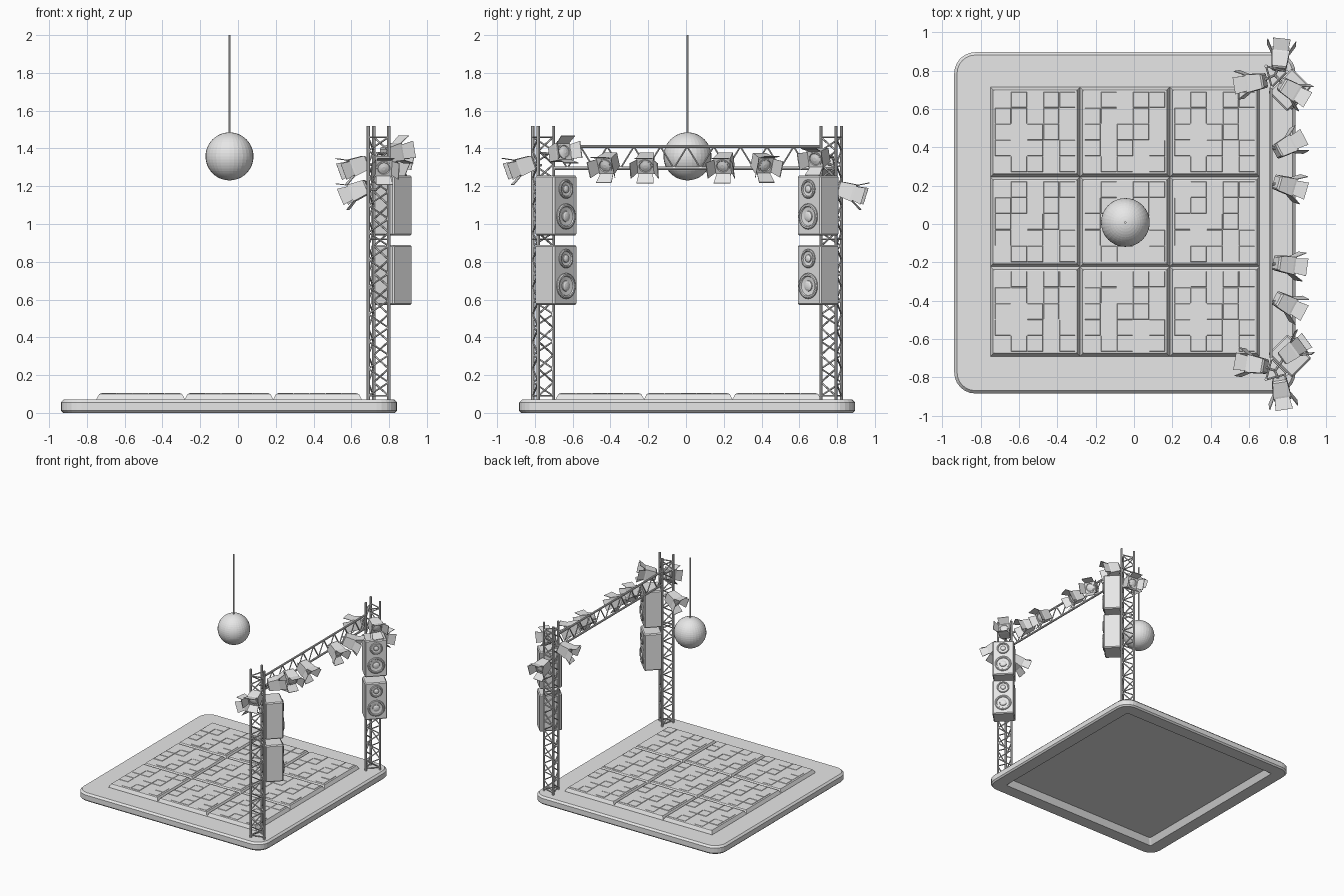
import bpy, bmesh, math, random
from mathutils import Vector, Matrix

random.seed(4)
if "Cube" in bpy.data.objects:
    bpy.data.objects.remove(bpy.data.objects["Cube"], do_unlink=True)

grey = bpy.data.materials.new("stage_grey")
grey.use_nodes = True
grey.diffuse_color = (0.8, 0.8, 0.8, 1)
grey.node_tree.nodes["Principled BSDF"].inputs["Base Color"].default_value = (0.8, 0.8, 0.8, 1)


def finish(bm, name, matrix=None):
    bmesh.ops.recalc_face_normals(bm, faces=bm.faces)
    mesh = bpy.data.meshes.new(name)
    bm.to_mesh(mesh)
    bm.free()
    mesh.materials.append(grey)
    ob = bpy.data.objects.new(name, mesh)
    bpy.context.collection.objects.link(ob)
    if matrix:
        ob.matrix_world = matrix
    return ob


def loft(bm, loops, caps=True):
    rings = [[bm.verts.new(p) for p in loop] for loop in loops]
    n = len(rings[0])
    for a, b in zip(rings, rings[1:]):
        for i in range(n):
            j = (i + 1) % n
            bm.faces.new((a[i], a[j], b[j], b[i]))
    if caps:
        bm.faces.new(rings[0][::-1])
        bm.faces.new(rings[-1])


def rect(cx, cy, hx, hy, z):
    return [(cx + sx * hx, cy + sy * hy, z) for sx, sy in ((-1, -1), (1, -1), (1, 1), (-1, 1))]


def rounded(cx, cy, h, r, z, steps=6):
    pts = []
    for k, (sx, sy) in enumerate(((1, 1), (-1, 1), (-1, -1), (1, -1))):
        for i in range(steps + 1):
            a = math.pi / 2 * (k + i / steps)
            pts.append((cx + sx * (h - r) + r * math.cos(a), cy + sy * (h - r) + r * math.sin(a), z))
    return pts


def circle(r, z, n=24):
    return [(r * math.cos(math.tau * i / n), r * math.sin(math.tau * i / n), z) for i in range(n)]


def rod(bm, a, b, r, n=8):
    a, b = Vector(a), Vector(b)
    q = (b - a).to_track_quat('Z', 'Y')
    ends = [[q @ Vector(p) + c for p in circle(r, 0, n)] for c in (a, b)]
    loft(bm, ends)


# Base platform with a recessed underside
CX, CY = -0.0475, 0.006
bm = bmesh.new()
loft(bm, [rounded(CX, CY, 0.89 - inset, max(0.11 - inset, 0.015), z) for inset, z in
          ((0.15, 0.05), (0.12, 0), (0.012, 0), (0, 0.012), (0, 0.055), (0.015, 0.07))])
finish(bm, "base_platform")

# Dance floor tiles with slightly raised woven squares
PITCH = 0.468
tiles, weave = bmesh.new(), bmesh.new()
for tx in (-1, 0, 1):
    for ty in (-1, 0, 1):
        x, y, h = CX + tx * PITCH, CY + 0.006 + ty * PITCH, PITCH / 2
        loft(tiles, [rect(x, y, h - i, h - i, z) for i, z in
                     ((0, 0.06), (0, 0.072), (0.014, 0.099), (0.02, 0.102))])
        cell = 0.084
        for i in range(-2, 3):
            for j in range(-2, 3):
                if (i + 2 * j) % 5 in (0, 1, 3):
                    c = (x + i * cell, y + j * cell)
                    top = 0.104 + random.uniform(0, 0.002)
                    loft(weave, [rect(*c, cell / 2, cell / 2, 0.1), rect(*c, 0.039, 0.039, top)])
finish(tiles, "floor_tiles")
finish(weave, "floor_weave")

# Mirror ball and its hanging rod
bm = bmesh.new()
bmesh.ops.create_uvsphere(bm, u_segments=32, v_segments=24, radius=0.127)
finish(bm, "mirror_ball", Matrix.Translation((-0.045, 0.008, 1.358)))
bm = bmesh.new()
rod(bm, (-0.045, 0.008, 1.47), (-0.045, 0.008, 2), 0.006)
finish(bm, "ball_rod")


# Triangular truss towers
def tower(side, name):
    bm = bmesh.new()
    legs = []
    for deg in (225, 345, 105):
        a = math.radians(deg)
        legs.append((0.735 + 0.065 * math.cos(a), CY + side * (0.771 - 0.065 * math.sin(a))))
    for x, y in legs:
        rod(bm, (x, y, 0.06), (x, y, 1.52), 0.0085)
    bays, z0, z1 = 19, 0.09, 1.46
    step = (z1 - z0) / bays
    for k in range(3):
        pair = (legs[k], legs[(k + 1) % 3])
        for i in range(bays):
            p, q = pair[i % 2], pair[(i + 1) % 2]
            rod(bm, (*p, z0 + i * step), (*q, z0 + (i + 1) * step), 0.005, 6)
        for z in (z0, 0.92, z1):
            rod(bm, (*pair[0], z), (*pair[1], z), 0.005, 6)
    finish(bm, name)


# Loudspeaker: bevelled box with two lathed drivers, built facing local +z
def speaker(side, z, name):
    w, h, d = 0.0885, 0.158, 0.0715
    bm = bmesh.new()
    bmesh.ops.create_cube(bm, size=1, matrix=Matrix.Diagonal((2 * w, 2 * h, 2 * d, 1)))
    bmesh.ops.bevel(bm, geom=bm.edges[:], offset=0.008, segments=1, affect='EDGES')
    for y, r in ((0.087, 0.05), (-0.058, 0.068)):
        profile = ((1, 0), (1, 0.007), (0.92, 0.011), (0.8, 0.011), (0.74, 0.004),
                   (0.42, 0.001), (0.4, 0.006), (0.25, 0.011), (0.08, 0.013))
        loft(bm, [[(px, py + y, pz) for px, py, pz in circle(r * s, d + dz)] for s, dz in profile])
    n = Vector((1, -side, 0)).normalized()
    up = Vector((0, 0, 1))
    m = Matrix((up.cross(n), up, n)).transposed().to_4x4()
    m.translation = (0.812, CY + side * 0.694, z)
    finish(bm, name, m)


for side, label in ((-1, "front"), (1, "back")):
    tower(side, label + "_tower")
    speaker(side, 0.73, label + "_lower_speaker")
    speaker(side, 1.098, label + "_upper_speaker")

# Flat truss beam joining the towers
BX, LOW, HIGH, END = 0.715, 1.295, 1.41, 0.705
bm = bmesh.new()
for z in (LOW, HIGH):
    rod(bm, (BX, CY - END, z), (BX, CY + END, z), 0.0085)
count = 20
for i in range(count):
    y0, y1 = (CY - END + 2 * END * k / count for k in (i, i + 1))
    za, zb = (LOW, HIGH) if i % 2 else (HIGH, LOW)
    rod(bm, (BX, y0, za), (BX, y1, zb), 0.005, 6)
finish(bm, "truss_beam")


# Spotlight with lens, barn doors and a yoke, aiming along local +z
def spotlight(pos, aim, anchor, name):
    bm = bmesh.new()
    f, b = 0.046, 0.038
    loft(bm, [rect(0, 0, b - 0.008, b - 0.008, -0.052), rect(0, 0, b, b, -0.044),
              rect(0, 0, f, f, 0.03), rect(0, 0, f, f, 0.042)])
    loft(bm, [circle(0.04, 0.042), circle(0.04, 0.048), circle(0.033, 0.048),
              circle(0.03, 0.044), circle(0.01, 0.049)])
    for k in range(4):
        turn = Matrix.Rotation(k * math.pi / 2, 3, 'Z')
        outer = [(f, -0.038, 0.04), (f, 0.038, 0.04), (f + 0.03, 0.046, 0.095), (f + 0.03, -0.046, 0.095)]
        inner = [(x - 0.004, y, z) for x, y, z in outer]
        loft(bm, [[turn @ Vector(p) for p in loop] for loop in (inner, outer)])
    q = Vector(aim).to_track_quat('Z', 'Y')
    m = Matrix.Translation(pos) @ q.to_matrix().to_4x4()
    rod(bm, (0, 0, -0.03), m.inverted() @ Vector(anchor), 0.007)
    finish(bm, name, m)


beam_lamps = ((-0.41, -0.45, -0.45), (-0.21, -0.12, -0.45), (0.205, -0.25, -0.45), (0.40, 0.45, -0.4))
for i, (y, ay, az) in enumerate(beam_lamps):
    spotlight((0.785, y, 1.325), (0.85, ay, az), (BX, y, LOW + 0.05), "beam_spotlight_%d" % (i + 1))

tower_lamps = (
    ("front_outer", (0.765, -0.855, 1.31), (0.15, -0.95, -0.35), -1),
    ("front_inner", (0.64, -0.735, 1.18), (-0.9, 0.15, 0.38), -1),
    ("front_stage", (0.815, -0.67, 1.375), (0.75, 0.55, 0.2), -1),
    ("back_outer", (0.76, 0.855, 1.175), (0.1, 0.95, -0.3), 1),
    ("back_inner", (0.635, 0.74, 1.31), (-0.92, -0.15, -0.35), 1),
    ("back_stage", (0.81, 0.705, 1.355), (0.75, -0.45, -0.25), 1),
)
for label, pos, aim, side in tower_lamps:
    if label == "front_inner":
        aim = (aim[0], aim[1], -aim[2])
    spotlight(pos, aim, (0.735, CY + side * 0.771, pos[2]), label + "_spotlight")
